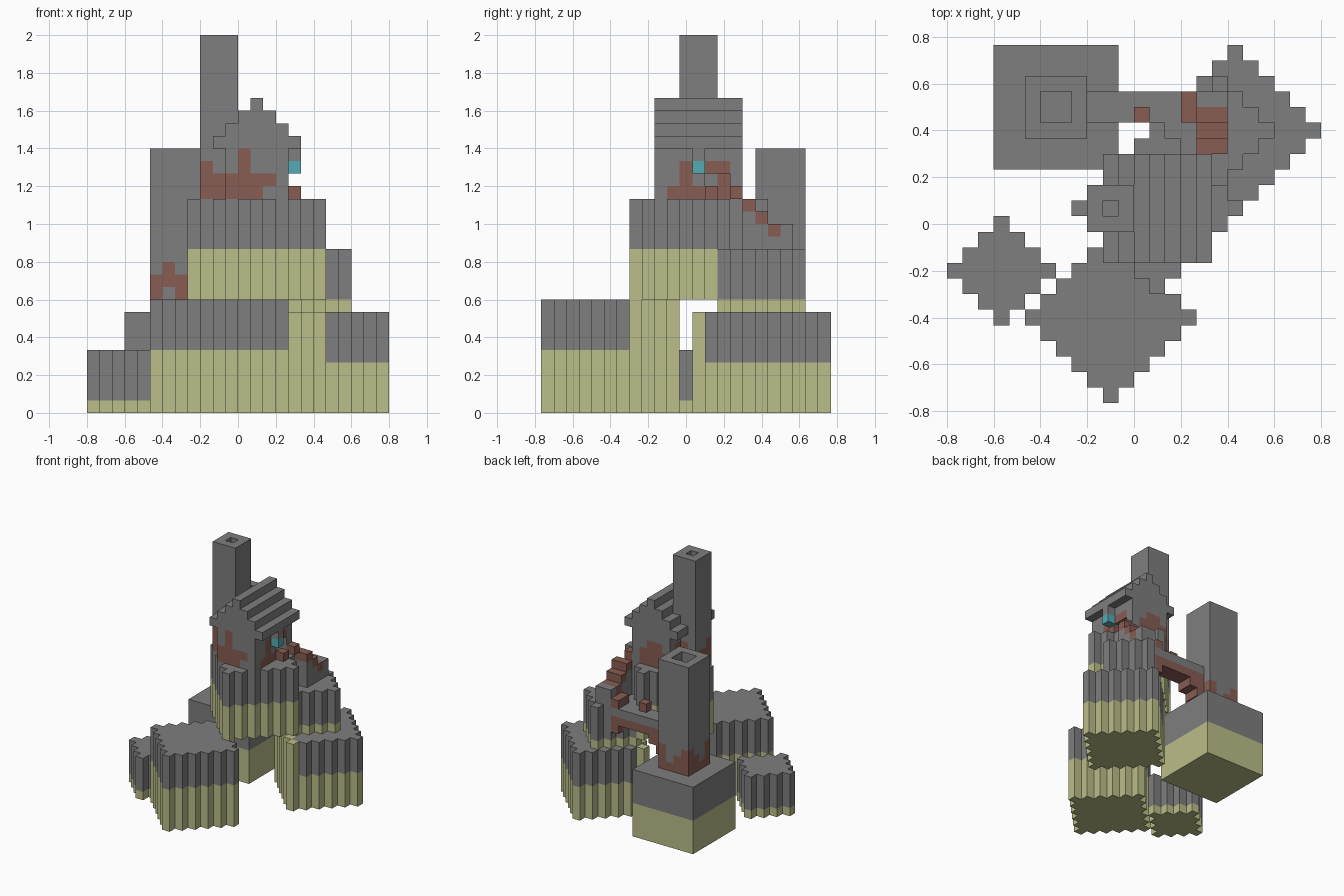
import bpy, bmesh
from mathutils import Vector

cube = bpy.data.objects.get("Cube")
if cube:
    bpy.data.objects.remove(cube, do_unlink=True)

UNIT = 1 / 15
ORIGIN = Vector((-12, -11.5, 0))
GREY, SAND, RUST, TEAL = range(4)


def make_material(name, rgb):
    mat = bpy.data.materials.new(name)
    mat.use_nodes = True
    mat.diffuse_color = (*rgb, 1)
    mat.node_tree.nodes["Principled BSDF"].inputs["Base Color"].default_value = (*rgb, 1)
    return mat


materials = [make_material("stone grey", (.21, .21, .21)),
             make_material("pale sand", (.5, .51, .25)),
             make_material("rust red", (.245, .107, .084)),
             make_material("teal glow", (.09, .41, .47))]

parts = {}       # part name -> {block: colour}
filled = set()   # every block already used


def add(name, blocks, colour=GREY):
    part = parts.setdefault(name, {})
    for b in blocks:
        if b not in filled:
            filled.add(b)
            part[b] = colour


def box(i0, i1, j0, j1, z0, z1):
    return [(i, j, z) for i in range(i0, i1) for j in range(j0, j1) for z in range(z0, z1)]


def diamond(ci, cj, r, z0, z1):
    return [b for b in box(ci - r, ci + r + 1, cj - r, cj + r + 1, z0, z1)
            if abs(b[0] - ci) + abs(b[1] - cj) <= r]


def walls(name, i0, i1, j0, j1, z0, z1, front, back, left, right):
    """Hollow shaft; each string gives the rust height of every column on a side."""
    for i, j, z in box(i0, i1, j0, j1, z0, z1):
        if j == j0:
            h = front[i - i0]
        elif i == i1 - 1:
            h = left[j - j0]
        elif j == j1 - 1:
            h = back[i - i0]
        elif i == i0:
            h = right[j - j0]
        else:
            continue
        add(name, [(i, j, z)], RUST if z - z0 < int(h) else GREY)


# Rocks: the top four layers of each column are grey, the rest is sand
rocks = {
    "upper_rock": diamond(13, 12, 5, 9, 17),
    "ledge_rock": diamond(17, 17, 3, 8, 13),
    "front_rock": diamond(10, 5, 5, 0, 9),
    "small_rock": diamond(3, 8, 3, 0, 5),
    "left_rock": diamond(18, 17, 5, 0, 8),
    "square_rock": box(3, 11, 15, 23, 0, 8),
}
top = {}
for blocks in rocks.values():
    for i, j, z in blocks:
        top[i, j] = max(top.get((i, j), 0), z)
for name, blocks in rocks.items():
    for b in blocks:
        add(name, [b], GREY if b[2] > top[b[:2]] - 4 else SAND)

# Chimney tower and back tower
walls("tall_tower", 9, 12, 11, 14, 17, 30, "322", "231", "121", "323")
walls("back_tower", 5, 9, 17, 21, 8, 21, "3433", "3213", "3243", "3123")
parts["back_tower"][6, 17, 9] = GREY

# House walls with a side door
for b in box(15, 16, 13, 15, 17, 19):
    filled.add(b)
walls("house", 11, 16, 9, 16, 17, 21, "24220", "23320", "0131000", "2210032")
filled.difference_update(box(15, 16, 13, 15, 17, 19))
parts["house"][14, 9, 17] = GREY
for j in (13, 14):
    parts["house"][15, j, 19] = RUST

# Stepped gable roof
for d in range(-3, 4):
    add("roof", box(13 + d, 14 + d, 9, 16, 21, 25 - abs(d)))

# Lamp hung from the eave
add("lamp_post", [(16, 12, 20)])
add("lamp", [(16, 12, 19)], TEAL)

# Stairs from the door to the bridge
add("steps", [(16, 13, 17), (16, 15, 17)], RUST)
for j, z in ((16, 16), (17, 15), (18, 14)):
    add("steps", box(16, 18, j, j + 1, z, z + 1), RUST)
    add("stair_base", box(16, 18, j, j + 1, 13, z))
add("stair_base", box(16, 18, 19, 20, 13, 15))
add("steps", box(15, 16, 18, 20, 13, 14), RUST)

# Arched bridge with a rusty underside and a loose block on top
for i, low in zip(range(9, 16), (9, 10, 11, 11, 11, 11, 10)):
    add("bridge", box(i, i + 1, 18, 20, 12, 13))
    add("bridge", box(i, i + 1, 18, 20, low, 12), RUST)
add("loose_block", [(12, 18, 13)], RUST)

# Turn the blocks of each part into its outer surface
AXES = [Vector(a) for a in ((1, 0, 0), (0, 1, 0), (0, 0, 1))]
for name, part in parts.items():
    bm = bmesh.new()
    verts = {}

    def corner(p):
        key = tuple(round(c * 2) for c in p)
        if key not in verts:
            verts[key] = bm.verts.new((p + ORIGIN) * UNIT)
        return verts[key]

    for block, colour in part.items():
        centre = Vector(block) + Vector((.5, .5, .5))
        for k in range(3):
            for sign in (1, -1):
                n = AXES[k] * sign
                if tuple(int(c) for c in Vector(block) + n) in filled:
                    continue
                u, v = AXES[(k + 1) % 3] / 2, AXES[(k + 2) % 3] / 2 * sign
                c = centre + n / 2
                face = bm.faces.new([corner(c - u - v), corner(c + u - v),
                                     corner(c + u + v), corner(c - u + v)])
                face.material_index = colour
    mesh = bpy.data.meshes.new(name)
    bm.to_mesh(mesh)
    bm.free()
    for mat in materials:
        mesh.materials.append(mat)
    bpy.context.collection.objects.link(bpy.data.objects.new(name, mesh))
